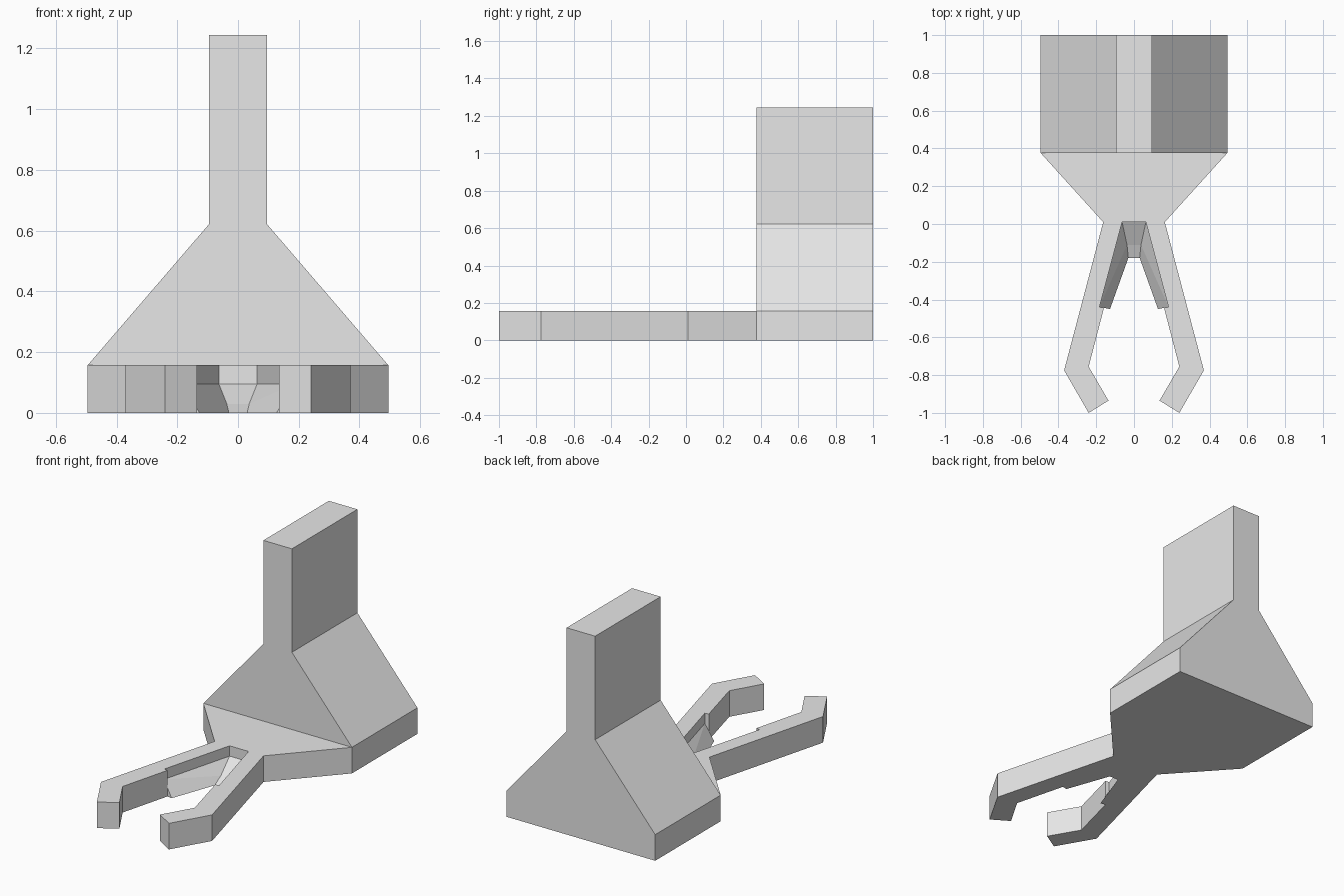
import bpy
import bmesh

cube = bpy.data.objects.get("Cube")
if cube:
    bpy.data.objects.remove(cube, do_unlink=True)

grey = bpy.data.materials.new("light grey")
grey.use_nodes = True
grey.diffuse_color = (0.8, 0.8, 0.8, 1)
grey.node_tree.nodes["Principled BSDF"].inputs["Base Color"].default_value = (0.8, 0.8, 0.8, 1)


def add_object(name, bm):
    bmesh.ops.recalc_face_normals(bm, faces=bm.faces)
    mesh = bpy.data.meshes.new(name)
    bm.to_mesh(mesh)
    bm.free()
    mesh.materials.append(grey)
    obj = bpy.data.objects.new(name, mesh)
    bpy.context.scene.collection.objects.link(obj)
    return obj


def mirrored(half):
    """Close a right-hand outline with its mirror image across x = 0."""
    return half + [(-x, v) for x, v in reversed(half)]


def extrude(name, points, offset):
    bm = bmesh.new()
    face = bm.faces.new([bm.verts.new(p) for p in points])
    result = bmesh.ops.extrude_face_region(bm, geom=[face], use_keep_orig=True)
    moved = [g for g in result["geom"] if isinstance(g, bmesh.types.BMVert)]
    bmesh.ops.translate(bm, verts=moved, vec=offset)
    return add_object(name, bm)


PLATE_TOP = 0.157
LEDGE = 0.095
BODY_FRONT = 0.377

# Upright body with sloped shoulders and a tall fin
section = mirrored([(0.495, 0), (0.495, PLATE_TOP), (0.095, 0.622), (0.095, 1.245)])
extrude("upright_body", [(x, BODY_FRONT, z) for x, z in section], (0, 1 - BODY_FRONT, 0))

# Flat plate with two hooked arms, notched along their inner sides
outline = mirrored([
    (0.495, BODY_FRONT), (0.163, 0.01), (0.37, -0.775), (0.24, -1.0),
    (0.135, -0.935), (0.24, -0.755), (0.159, -0.444), (0.183, -0.44), (0.063, 0.01),
])
extrude("plate_and_arms", [(x, y, 0) for x, y in outline], (0, 0, PLATE_TOP))

# Sloped ledge lining the fork between the arms
bm = bmesh.new()
half = {
    "back": (0.063, 0.01, LEDGE), "back_low": (0.063, 0.01, 0),
    "bend": (0.037, -0.11, 0.03), "corner": (0.03, -0.18, 0),
    "end_in": (0.127, -0.45, 0), "end_out": (0.183, -0.44, LEDGE),
    "end_low": (0.183, -0.44, 0),
}
left = {k: bm.verts.new(p) for k, p in half.items()}
right = {k: bm.verts.new((-x, y, z)) for k, (x, y, z) in half.items()}
side_faces = [
    ("back", "bend", "end_out"), ("bend", "corner", "end_in", "end_out"),
    ("end_out", "end_in", "end_low"), ("back", "end_out", "end_low", "back_low"),
    ("back_low", "end_low", "end_in", "corner"),
]
for side in (left, right):
    for keys in side_faces:
        bm.faces.new([side[k] for k in keys])
for a, b in (("back", "bend"), ("bend", "corner"), ("corner", "back_low"), ("back_low", "back")):
    bm.faces.new([left[a], left[b], right[b], right[a]])
add_object("fork_ledge", bm)
